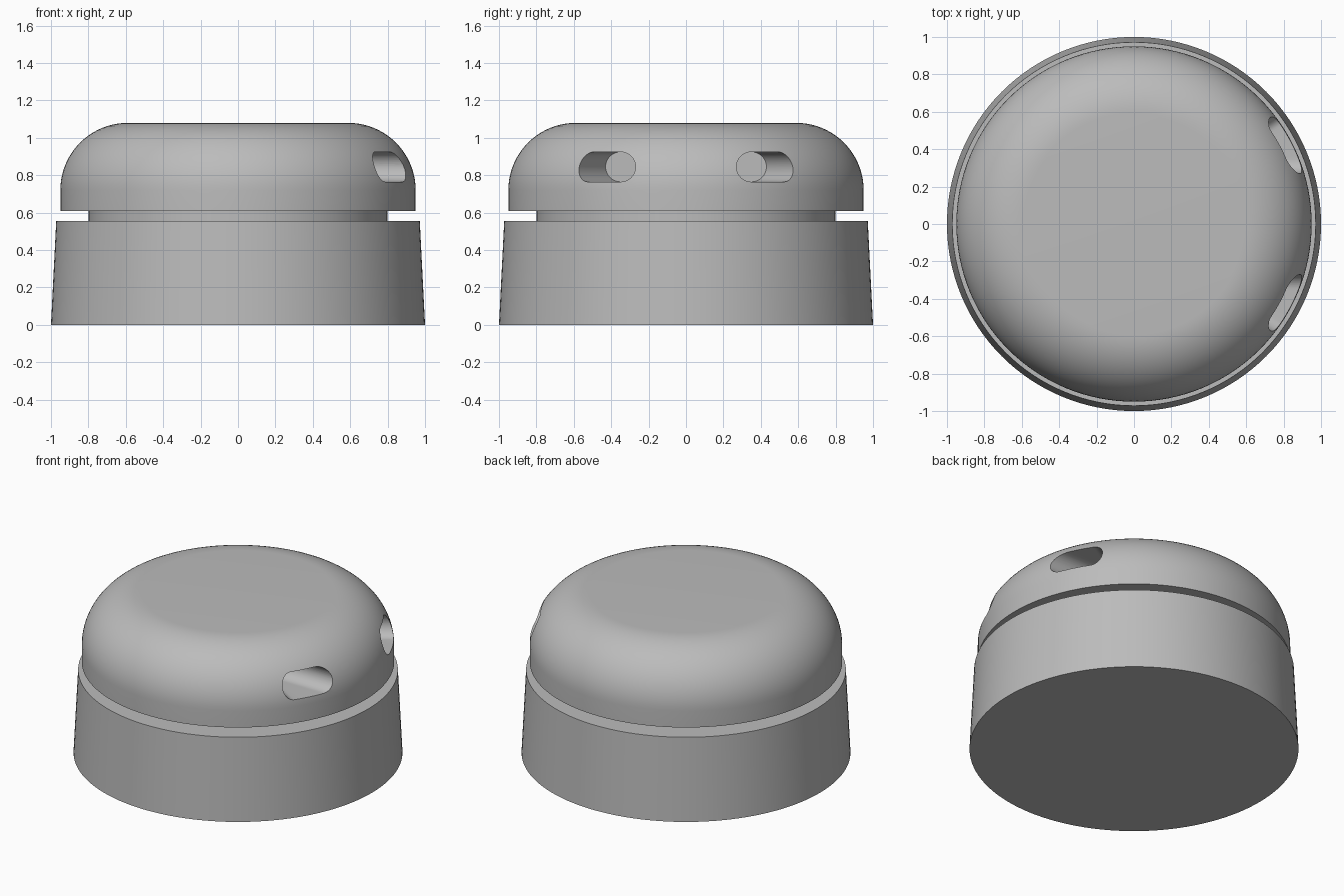
import bpy, bmesh, math
from mathutils import Vector, Matrix

cube = bpy.data.objects.get("Cube")
if cube:
    bpy.data.objects.remove(cube, do_unlink=True)

SEGMENTS = 128
EYE_R, EYE_Y, EYE_Z = 0.08, 0.35, 0.845

grey = bpy.data.materials.new("plain grey")
grey.use_nodes = True
grey.diffuse_color = (0.5, 0.5, 0.5, 1)
grey.node_tree.nodes["Principled BSDF"].inputs["Base Color"].default_value = (0.5, 0.5, 0.5, 1)


def add_object(name, bm):
    bmesh.ops.recalc_face_normals(bm, faces=bm.faces[:])
    mesh = bpy.data.meshes.new(name)
    bm.to_mesh(mesh)
    bm.free()
    mesh.materials.append(grey)
    obj = bpy.data.objects.new(name, mesh)
    bpy.context.collection.objects.link(obj)
    return obj


def lathe(name, profile):
    """Closed solid of revolution from (radius, height) points, bottom to top."""
    bm = bmesh.new()
    rings = []
    for r, z in profile:
        rings.append([bm.verts.new((r * math.cos(a), r * math.sin(a), z))
                      for a in (math.tau * i / SEGMENTS for i in range(SEGMENTS))])
    for low, high in zip(rings, rings[1:]):
        for i in range(SEGMENTS):
            j = (i + 1) % SEGMENTS
            bm.faces.new((low[i], low[j], high[j], high[i]))
    bm.faces.new(rings[0][::-1])
    bm.faces.new(rings[-1])
    return add_object(name, bm)


def select_only(obj):
    bpy.ops.object.select_all(action='DESELECT')
    obj.select_set(True)
    bpy.context.view_layer.objects.active = obj


def eye_cutter(side):
    """Round bore along x whose outer wall flares away from the middle."""
    bm = bmesh.new()
    for x, y in ((0.5, EYE_Y), (1.1, EYE_Y), (1.1, EYE_Y + 0.366)):
        for i in range(40):
            a = math.tau * i / 40
            bm.verts.new((x, side * (y + EYE_R * math.cos(a)), EYE_Z + EYE_R * math.sin(a)))
    bmesh.ops.convex_hull(bm, input=bm.verts[:])
    bmesh.ops.dissolve_limit(bm, angle_limit=0.002, verts=bm.verts[:], edges=bm.edges[:])
    bmesh.ops.triangulate(bm, faces=bm.faces[:])
    cutter = add_object("eye_cutter", bm)
    cutter.hide_render = True
    return cutter


# Tapered base and the recessed neck
base = lathe("base", [(1.0, 0), (0.972, 0.555)])
neck = lathe("neck", [(0.8, 0.55), (0.8, 0.615)])

# Rounded cap: short straight wall, quarter-round shoulder, flat top
shoulder = [(0.59 + 0.36 * math.cos(a), 0.72 + 0.36 * math.sin(a))
            for a in (math.pi / 2 * i / 20 for i in range(21))]
cap = lathe("cap", [(0.95, 0.61)] + shoulder)

# Two eye recesses
for side in (-1, 1):
    cutter = eye_cutter(side)
    select_only(cap)
    cut = cap.modifiers.new("eye recess", 'BOOLEAN')
    cut.operation = 'DIFFERENCE'
    cut.solver = 'EXACT'
    cut.object = cutter
    bpy.ops.object.modifier_apply(modifier=cut.name)
    bpy.data.objects.remove(cutter, do_unlink=True)

# Smooth round surfaces, crisp rims
for obj in (base, neck, cap):
    select_only(obj)
    bpy.ops.object.shade_smooth_by_angle(angle=math.radians(30))
